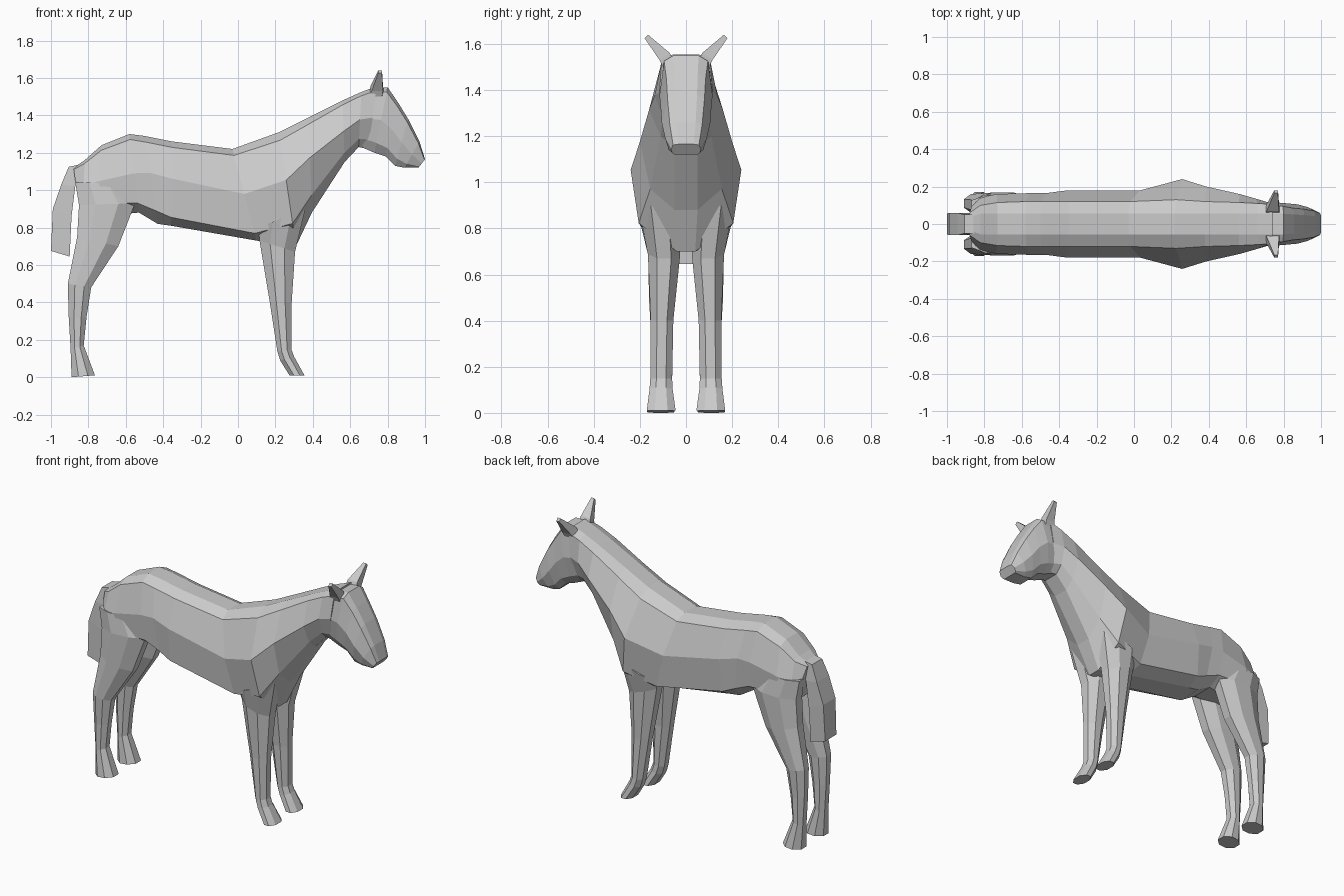
import bpy, bmesh
from mathutils import Vector

coat = bpy.data.materials.new("light_grey_coat")
coat.diffuse_color = (0.6, 0.6, 0.6, 1)


def loft(name, rings):
    """Skin a list of equal-length closed rings and cap both ends."""
    bm = bmesh.new()
    rows = [[bm.verts.new(p) for p in r] for r in rings]
    n = len(rows[0])
    for a, b in zip(rows, rows[1:]):
        for i in range(n):
            j = (i + 1) % n
            bm.faces.new((a[i], a[j], b[j], b[i]))
    bm.faces.new(rows[0])
    bm.faces.new(rows[-1][::-1])
    bmesh.ops.recalc_face_normals(bm, faces=bm.faces)
    me = bpy.data.meshes.new(name)
    bm.to_mesh(me)
    bm.free()
    me.materials.append(coat)
    ob = bpy.data.objects.new(name, me)
    bpy.context.collection.objects.link(ob)
    return ob


def body_ring(tx, tz, bx, bz, edge, wide, mid, low, lowy, boty):
    """Ten-sided slice between a back point and a belly point."""
    top, bot = Vector((tx, 0, tz)), Vector((bx, 0, bz))
    half = [(0, min(.055, edge * .6)), (.07, edge), (mid, wide), (low, lowy), (1, boty)]
    pts = [top.lerp(bot, t) + Vector((0, y, 0)) for t, y in half]
    return pts + [Vector((p.x, -p.y, p.z)) for p in reversed(pts)]


# Trunk and neck: back xz, belly xz, edge, widest, mid, low, low y, belly y
trunk = [
    (-.88, 1.12, -.86, .98, .06, .09, .5, .8, .08, .05),
    (-.82, 1.16, -.83, .90, .10, .14, .5, .8, .13, .05),
    (-.73, 1.24, -.74, .86, .115, .16, .5, .8, .15, .05),
    (-.58, 1.30, -.53, .88, .12, .165, .5, .88, .15, .07),
    (-.50, 1.29, -.43, .82, .12, .165, .42, .85, .15, .08),
    (-.35, 1.26, -.36, .81, .12, .18, .44, .90, .16, .08),
    (-.03, 1.22, .10, .73, .12, .18, .49, .92, .165, .07),
    (.22, 1.31, .31, .70, .13, .24, .42, .80, .205, .04),
    (.38, 1.39, .395, .88, .12, .20, .42, .82, .155, .05),
    (.56, 1.48, .57, .1 + 1.05, .115, .16, .5, .85, .11, .05),
    (.66, 1.525, .645, 1.23, .11, .135, .5, .85, .10, .05),
    (.74, 1.555, .70, 1.22, .105, .115, .5, .85, .08, .05),
]
loft("body_and_neck", [body_ring(*s) for s in trunk])

# Head with a flat face strip and blunt muzzle
head = [
    (.70, 1.54, .66, 1.23, .10, .11, .5, .85, .08, .05),
    (.80, 1.55, .73, 1.20, .095, .115, .5, .85, .09, .05),
    (.855, 1.47, .79, 1.18, .085, .11, .5, .85, .09, .05),
    (.91, 1.38, .84, 1.13, .08, .105, .5, .85, .08, .05),
    (.97, 1.26, .89, 1.12, .07, .09, .5, .85, .075, .05),
    (1.0, 1.165, .965, 1.12, .056, .065, .5, .85, .06, .05),
]
loft("head", [body_ring(*s) for s in head])


def leg_ring(bx, bz, fx, fz, yin, yout, s):
    """Eight-sided slice from heel side to toe side."""
    prof = [(0, .28), (0, .72), (.3, 1), (.7, 1), (1, .72), (1, .28), (.7, 0), (.3, 0)]
    return [(bx + (fx - bx) * t, s * (yin + (yout - yin) * u), bz + (fz - bz) * t)
            for t, u in prof]


# Legs: back xz, front xz, inner y, outer y
front_leg = [
    (.11, .80, .36, .90, .03, .20),
    (.115, .73, .305, .67, .025, .165),
    (.17, .40, .287, .40, .055, .153),
    (.21, .14, .285, .15, .06, .155),
    (.225, .09, .30, .11, .058, .158),
    (.275, .01, .355, .01, .045, .17),
]
hind_leg = [
    (-.87, 1.04, -.62, 1.04, .05, .155),
    (-.85, .92, -.55, .93, .03, .168),
    (-.86, .75, -.64, .70, .035, .165),
    (-.91, .50, -.785, .48, .06, .16),
    (-.905, .32, -.81, .32, .065, .15),
    (-.895, .15, -.825, .17, .065, .15),
    (-.89, .00, -.765, .01, .05, .17),
]
for side, s in (("left", 1), ("right", -1)):
    loft("front_leg_" + side, [leg_ring(*r, s) for r in front_leg])
    loft("hind_leg_" + side, [leg_ring(*r, s) for r in hind_leg])
    # Ears: pointed, leaning outwards
    loft("ear_" + side, [
        [(.70, s * .05, 1.52), (.78, s * .05, 1.52), (.77, s * .10, 1.50), (.70, s * .10, 1.50)],
        [(.71, s * .07, 1.56), (.775, s * .07, 1.56), (.775, s * .115, 1.53), (.715, s * .115, 1.53)],
        [(.75, s * .165, 1.64), (.77, s * .165, 1.64), (.77, s * .18, 1.625), (.75, s * .18, 1.625)],
    ])

# Tail: back xz, front xz, half width
tail = [(-.905, 1.125, -.83, 1.14, .05), (-.945, 1.03, -.87, 1.02, .06),
        (-.99, .90, -.89, .86, .06), (-1.0, .675, -.90, .645, .055)]
loft("tail", [[(bx, -w, bz), (bx, w, bz), (fx, w, fz), (fx, -w, fz)]
              for bx, bz, fx, fz, w in tail])
